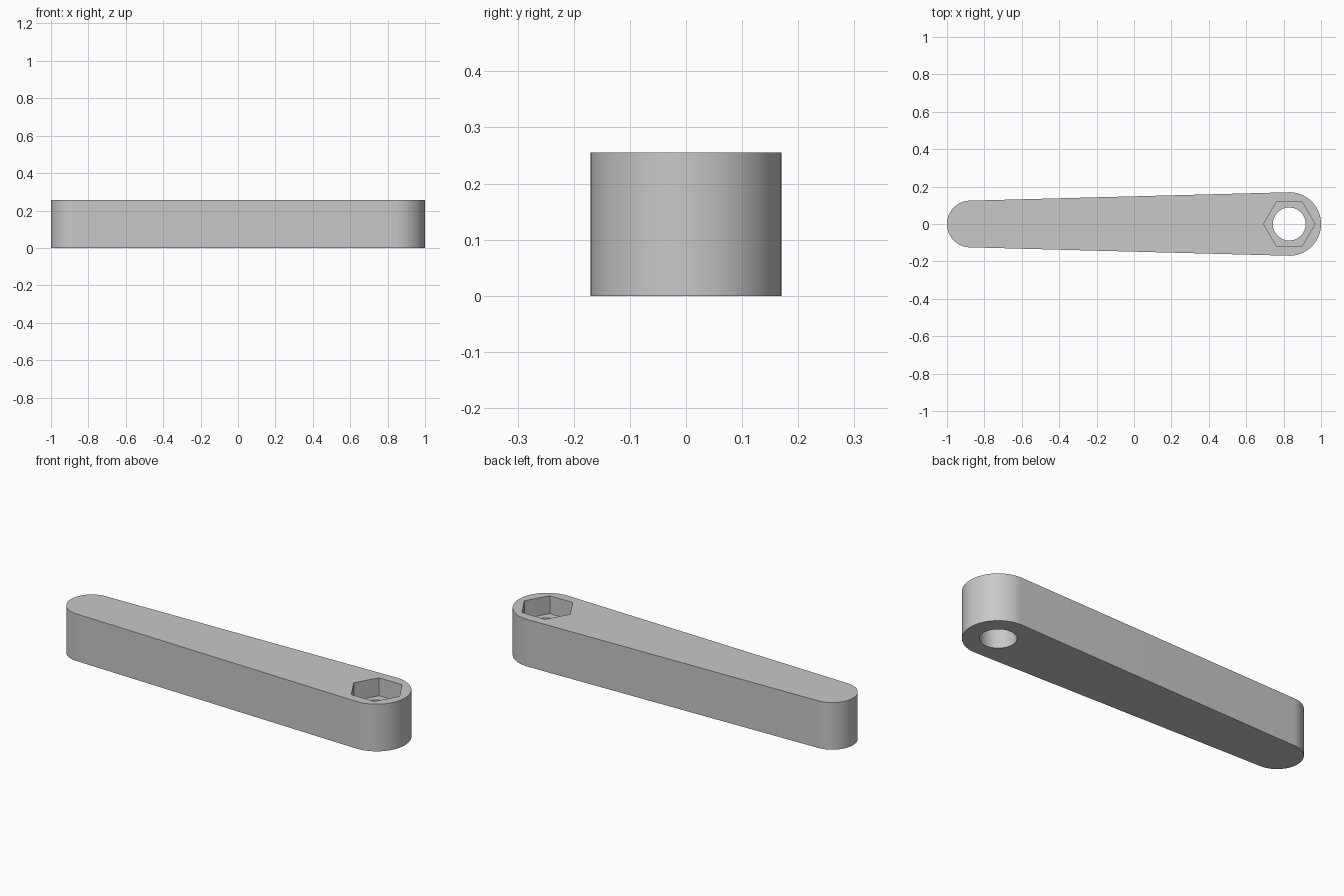
import bpy
import bmesh
import math

cube = bpy.data.objects.get("Cube")
if cube:
    bpy.data.objects.remove(cube, do_unlink=True)

HEIGHT = 0.255
BIG_R, SMALL_R = 0.17, 0.125
BIG_X, SMALL_X = 1 - BIG_R, SMALL_R - 1
HOLE_R, HEX_R, HEX_DEPTH = 0.088, 0.137, 0.097

grey = bpy.data.materials.new("plain_grey")
grey.use_nodes = True
colour = (0.58, 0.58, 0.58, 1)
grey.diffuse_color = colour
grey.node_tree.nodes["Principled BSDF"].inputs["Base Color"].default_value = colour


def arc(cx, radius, start, end, steps):
    """Points along an arc centred on the x axis, both ends included."""
    angles = [start + (end - start) * i / steps for i in range(steps + 1)]
    return [(cx + radius * math.cos(a), radius * math.sin(a)) for a in angles]


def prism(name, outline, bottom, top):
    """Closed solid made by raising a flat outline."""
    bm = bmesh.new()
    face = bm.faces.new([bm.verts.new((x, y, bottom)) for x, y in outline])
    raised = bmesh.ops.extrude_face_region(bm, geom=[face], use_keep_orig=True)
    verts = [v for v in raised["geom"] if isinstance(v, bmesh.types.BMVert)]
    bmesh.ops.translate(bm, verts=verts, vec=(0, 0, top - bottom))
    bmesh.ops.recalc_face_normals(bm, faces=bm.faces[:])
    mesh = bpy.data.meshes.new(name)
    bm.to_mesh(mesh)
    bm.free()
    mesh.materials.append(grey)
    obj = bpy.data.objects.new(name, mesh)
    bpy.context.collection.objects.link(obj)
    return obj


# Tapered lever body: two round ends joined by their tangents
tangent = math.acos((BIG_R - SMALL_R) / (BIG_X - SMALL_X))
outline = arc(BIG_X, BIG_R, -tangent, tangent, 40)
outline += arc(SMALL_X, SMALL_R, tangent, 2 * math.pi - tangent, 40)
lever = prism("lever_arm", outline, 0, HEIGHT)

# Through hole and hexagonal nut recess
full = 2 * math.pi
cutters = [
    prism("bolt_hole_cutter", arc(BIG_X, HOLE_R, 0, full, 48)[:-1], -0.1, HEIGHT + 0.1),
    prism("nut_recess_cutter", arc(BIG_X, HEX_R, 0, full, 6)[:-1],
          HEIGHT - HEX_DEPTH, HEIGHT + 0.1),
]
bpy.ops.object.select_all(action="DESELECT")
bpy.context.view_layer.objects.active = lever
lever.select_set(True)
for cutter in cutters:
    cutter.hide_render = True
    cut = lever.modifiers.new(cutter.name, "BOOLEAN")
    cut.operation = "DIFFERENCE"
    cut.solver = "EXACT"
    cut.object = cutter
    bpy.ops.object.modifier_apply(modifier=cut.name)
    bpy.data.objects.remove(cutter, do_unlink=True)

# Smooth round walls, crisp edges
bpy.ops.object.shade_smooth_by_angle(angle=math.radians(30))
